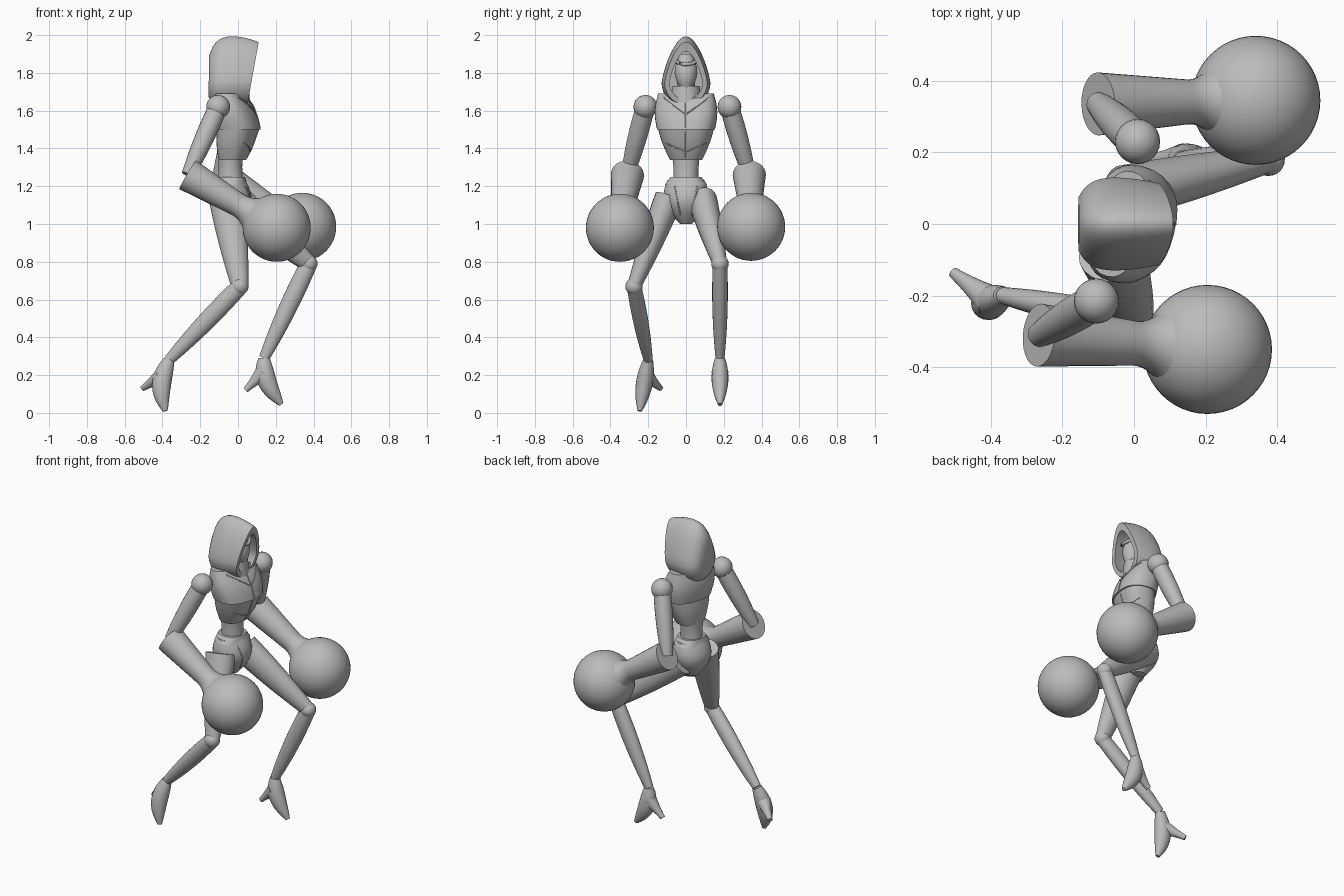
import bpy, bmesh, math
from mathutils import Vector, Matrix
from mathutils.bvhtree import BVHTree

if "Cube" in bpy.data.objects:
    bpy.data.objects.remove(bpy.data.objects["Cube"], do_unlink=True)

colour = (.5, .5, .5, 1)
grey = bpy.data.materials.new("plain_grey")
grey.use_nodes = True
grey.diffuse_color = colour
grey.node_tree.nodes["Principled BSDF"].inputs["Base Color"].default_value = colour


def finish(name, bm, sharp_angle):
    bmesh.ops.recalc_face_normals(bm, faces=bm.faces)
    mesh = bpy.data.meshes.new(name)
    bm.to_mesh(mesh)
    bm.free()
    mesh.materials.append(grey)
    part = bpy.data.objects.new(name, mesh)
    bpy.context.collection.objects.link(part)
    bpy.ops.object.select_all(action='DESELECT')
    bpy.context.view_layer.objects.active = part
    part.select_set(True)
    bpy.ops.object.shade_smooth_by_angle(angle=math.radians(sharp_angle))
    return part


def loft(name, rings, sharp_angle=40):
    """Skin a list of equal-length point rings and cap both ends."""
    bm = bmesh.new()
    loops = [[bm.verts.new(point) for point in ring] for ring in rings]
    count = len(loops[0])
    for lower, upper in zip(loops, loops[1:]):
        for i in range(count):
            j = (i + 1) % count
            bm.faces.new((lower[i], lower[j], upper[j], upper[i]))
    bm.faces.new(loops[0])
    bm.faces.new(loops[-1])
    return finish(name, bm, sharp_angle)


def angles(count):
    return [math.tau * i / count for i in range(count)]


def steps(count):
    return [i / count for i in range(count + 1)]


def ball(name, centre, radius, segments=24):
    bm = bmesh.new()
    bmesh.ops.create_uvsphere(bm, u_segments=segments, v_segments=segments // 2,
                              radius=radius, matrix=Matrix.Translation(centre))
    return finish(name, bm, 60)


def tube(name, points, radii, side=1, count=20):
    """Round skin along a path; side scales its width across the body."""
    rings = []
    for i, (point, radius) in enumerate(zip(points, radii)):
        along = (points[min(i + 1, len(points) - 1)] - points[max(i - 1, 0)]).normalized()
        across = Vector((1, 0, 0)) if abs(along.y) > .9 else Vector((0, 1, 0))
        across = (across - along * across.dot(along)).normalized()
        up = along.cross(across)
        rings.append([point + radius * (across * side * math.cos(a) + up * math.sin(a))
                      for a in angles(count)])
    return loft(name, rings)


def between(first, middle, last, t):
    """Smooth value through a start, a middle and an end."""
    return first * (1 - t) * (1 - 2 * t) + middle * 4 * t * (1 - t) + last * t * (2 * t - 1)


def limb(name, start, end, radii, side=1, bow=(0, 0, 0)):
    points = [Vector(start).lerp(Vector(end), t) + Vector(bow) * math.sin(math.pi * t)
              for t in steps(10)]
    return tube(name, points, [between(*radii, t) for t in steps(10)], side)


def body(name, low, high, bulge=0, yaw=0, power=2):
    """Rounded block between two levels, each (height, centre x, half depth, half width)."""
    turn = Matrix.Rotation(math.radians(yaw), 3, 'Z')
    low, high = Vector(low), Vector(high)

    def rounded(value):
        return math.copysign(abs(value) ** (2 / power), value)

    rings = []
    for t in steps(8):
        z, x, depth, width = low.lerp(high, t)
        swell = bulge * math.sin(math.pi * t)
        rings.append([Vector((x, 0, z)) + turn @ Vector(((depth + swell) * rounded(math.cos(a)),
                                                         (width + swell) * rounded(math.sin(a)), 0))
                      for a in angles(32)])
    return loft(name, rings, 30)


def seam(name, target, start, end):
    """Thin raised line laid on the front of a body part; ends are (y, z)."""
    tree = BVHTree.FromObject(target, bpy.context.evaluated_depsgraph_get())
    spots = [Vector(start).lerp(Vector(end), t) for t in steps(10)]
    hits = [tree.ray_cast(Vector((1, *spot)), Vector((-1, 0, 0)))[0] for spot in spots]
    hits = [hit for hit in hits if hit]
    if len(hits) > 1:
        tube(name, hits, [.004] * len(hits), count=6)


# Hood: pointed sections swelling from the back, then folded inside at the rim
def hood_ring(t, scale):
    size = scale * math.sqrt(1 - (1 - t) ** 6) * (1 - .15 * t ** 3)
    ring = []
    for a in angles(36):
        rise = math.cos(a) * size * (.25 if math.cos(a) > 0 else .14)
        width = .133 * size * math.sin(a) * (1 - .3 * max(0, math.cos(a)))
        ring.append((-.17 + t / 4 + .18 * t * (rise - .05), width, 1.75 + rise))
    return ring


loft("hood", [hood_ring(t, 1) for t in steps(16)[1:]]
     + [hood_ring(t, .77) for t in (1, .8, .6, .4)], 45)

# Face and neck
body("face", (1.7, .015, .03, .02), (1.9, 0, .03, .03), bulge=.035)
limb("brow", (.045, -.055, 1.86), (.045, .055, 1.86), (.008, .01, .008), bow=(.025, 0, -.015))
limb("neck", (-.04, 0, 1.6), (-.02, 0, 1.8), (.06, .05, .045))

# Torso, turned slightly towards its right
chest = body("chest", (1.5, 0, .115, .153), (1.69, -.04, .07, .15), .015, -14, 2.4)
ribs = body("ribs", (1.34, -.03, .07, .085), (1.5, 0, .105, .147), .006, -14, 2.4)
body("collar", (1.64, -.02, .085, .09), (1.73, -.02, .075, .07), yaw=-10)
body("waist", (1.18, -.04, .075, .07), (1.37, -.04, .065, .075), -.007, -10)
body("belt", (1.21, -.04, .085, .11), (1.25, -.04, .075, .08), 0, -10, 2.4)
pelvis = body("pelvis", (1, -.04, .04, .03), (1.23, -.04, .08, .1), .05, -10)
seam("chest_centre_seam", chest, (0, 1.65), (0, 1.51))
seam("rib_centre_seam", ribs, (0, 1.49), (0, 1.35))
for side, sign in (("right", -1), ("left", 1)):
    seam(side + "_chest_seam", chest, (0, 1.58), (sign * .12, 1.67))
    seam(side + "_rib_seam", ribs, (0, 1.38), (sign * .11, 1.43))
    seam(side + "_pelvis_seam", pelvis, (sign * .06, 1.2), (sign * .03, 1.05))


# Arms: shoulder ball, upper arm, open flared cuff and large round fist
def arm(side, shoulder, elbow, fist):
    shoulder, elbow, fist = Vector(shoulder), Vector(elbow), Vector(fist)
    ball(side + "_shoulder", shoulder, .063)
    limb(side + "_upper_arm", shoulder, elbow, (.05, .05, .034))
    spots, radii = [elbow.lerp(fist, .13), elbow], [.05, .074]
    for t in steps(20):
        reach = .76 * t
        flare = max(0, reach - .56) / .2
        spots.append(elbow.lerp(fist, reach))
        radii.append(.088 - .045 * reach + .055 * flare ** 2)
    tube(side + "_cuff", spots, radii, count=28)
    limb(side + "_elbow", elbow, elbow.lerp(fist, .2), (.034, .045, .05))
    ball(side + "_fist", fist, .18, 48)
    # raised guard along the outer side of the cuff
    out = Vector((0, math.copysign(.06, fist.y), .02))
    limb(side + "_cuff_guard", elbow.lerp(fist, .1) + out, elbow.lerp(fist, .6) + out * .8,
         (.02, .024, .016), .6)


arm("right", (-.105, -.215, 1.62), (-.265, -.31, 1.26), (.205, -.35, .98))
arm("left", (.01, .23, 1.62), (-.1, .335, 1.26), (.34, .345, .985))


# Legs: thigh, knee ball, shin, pointed foot and heel
def leg(side, hip, knee, ankle, toe, heel):
    arch = Vector((-.03, 0, 0))
    limb(side + "_thigh", hip, knee, (.095, .077, .045), .8)
    ball(side + "_knee", knee, .046)
    limb(side + "_shin", knee, ankle, (.045, .047, .028), .85)
    limb(side + "_foot", ankle, toe, (.03, .05, .013), .88, arch)
    limb(side + "_heel", Vector(ankle).lerp(Vector(toe), .3) + arch, heel, (.045, .027, .015))


leg("right", (-.06, -.09, 1.14), (.01, -.275, .67), (-.365, -.2, .28), (-.385, -.245, .01), (-.505, -.135, .13))
leg("left", (-.02, .09, 1.12), (.375, .18, .79), (.138, .18, .29), (.23, .18, .045), (.04, .18, .12))
